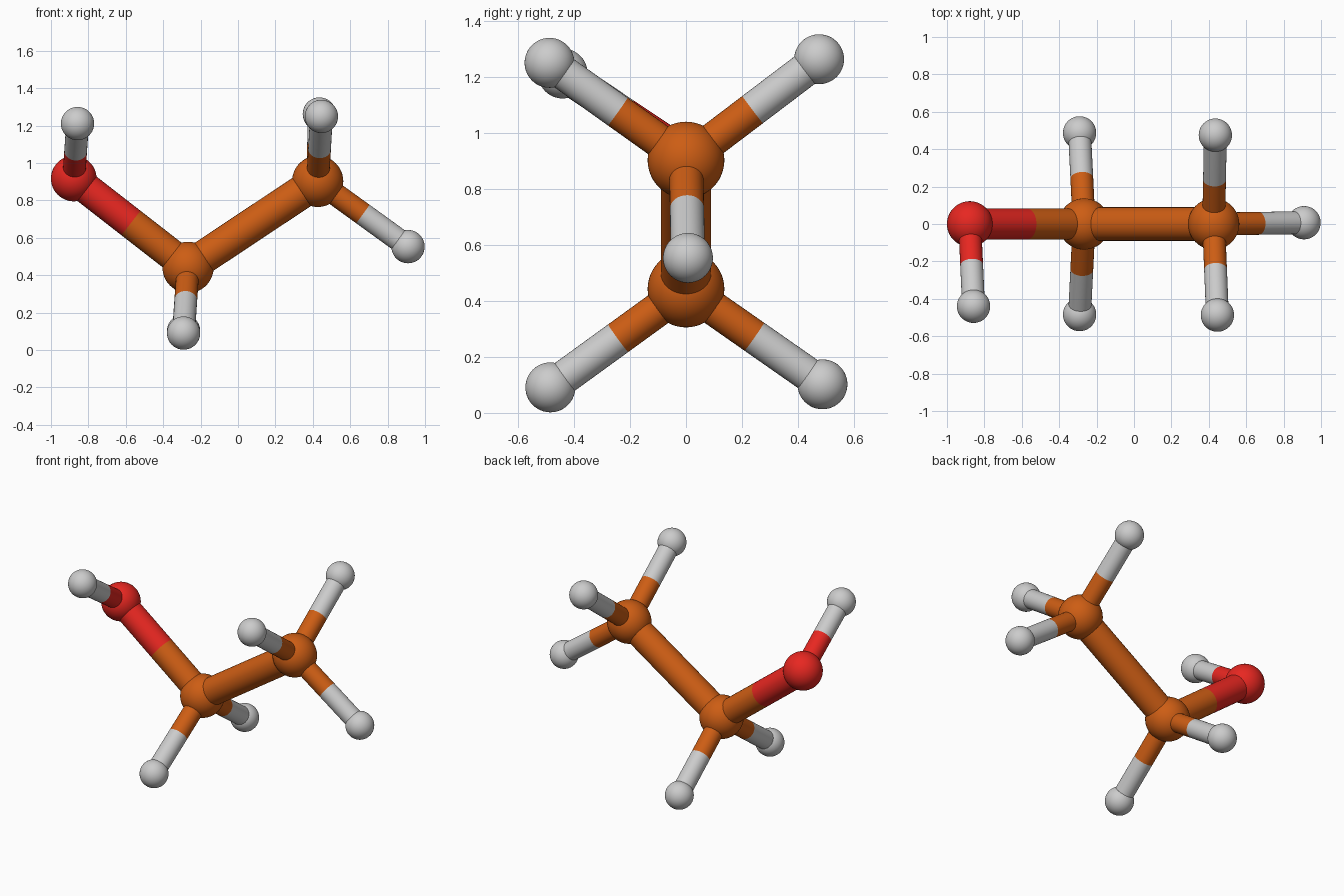
import bpy
from mathutils import Vector

if "Cube" in bpy.data.objects:
    bpy.data.objects.remove(bpy.data.objects["Cube"])


def make_mat(name, rgb):
    m = bpy.data.materials.new(name)
    m.diffuse_color = (*rgb, 1)
    m.use_nodes = True
    m.node_tree.nodes["Principled BSDF"].inputs["Base Color"].default_value = m.diffuse_color
    return m


# element: (ball radius, material); hydrogen stays plain grey
ELEMENTS = {
    "carbon": (0.137, make_mat("carbon_brown", (0.61, 0.11, 0.007))),
    "oxygen": (0.122, make_mat("oxygen_red", (0.80, 0.02, 0.015))),
    "hydrogen": (0.089, None),
}

# atom: (element, centre)
ATOMS = {
    "oxygen": ("oxygen", (-0.878, 0.0, 0.917)),
    "middle_carbon": ("carbon", (-0.267, 0.0, 0.442)),
    "end_carbon": ("carbon", (0.426, 0.0, 0.902)),
    "oxygen_hydrogen": ("hydrogen", (-0.858, -0.44, 1.211)),
    "middle_hydrogen_front": ("hydrogen", (-0.291, -0.484, 0.091)),
    "middle_hydrogen_back": ("hydrogen", (-0.291, 0.487, 0.102)),
    "end_hydrogen_front": ("hydrogen", (0.446, -0.487, 1.249)),
    "end_hydrogen_back": ("hydrogen", (0.435, 0.475, 1.262)),
    "end_hydrogen_right": ("hydrogen", (0.909, 0.007, 0.553)),
}

# bond: (first atom, second atom, radius)
BONDS = [
    ("middle_carbon", "end_carbon", 0.09),
    ("middle_carbon", "oxygen", 0.083),
    ("oxygen", "oxygen_hydrogen", 0.061),
    ("middle_carbon", "middle_hydrogen_front", 0.061),
    ("middle_carbon", "middle_hydrogen_back", 0.061),
    ("end_carbon", "end_hydrogen_front", 0.061),
    ("end_carbon", "end_hydrogen_back", 0.061),
    ("end_carbon", "end_hydrogen_right", 0.061),
]


def finish(name, mat):
    ob = bpy.context.object
    ob.name = name
    if mat:
        ob.data.materials.append(mat)
    bpy.ops.object.shade_smooth()


def rod(name, a, b, radius, mat):
    d = b - a
    bpy.ops.mesh.primitive_cylinder_add(
        vertices=32, radius=radius, depth=d.length, end_fill_type='NOTHING',
        location=(a + b) / 2, rotation=d.to_track_quat('Z', 'Y').to_euler())
    finish(name, mat)


# atom balls
for name, (element, centre) in ATOMS.items():
    radius, mat = ELEMENTS[element]
    bpy.ops.mesh.primitive_uv_sphere_add(
        segments=48, ring_count=24, radius=radius, location=centre)
    finish(name + "_ball", mat)

# bonds: each half takes the colour of its own atom
for first, second, radius in BONDS:
    a, b = (Vector(ATOMS[n][1]) for n in (first, second))
    mid = (a + b) / 2
    for atom, start, other in ((first, a, second), (second, b, first)):
        mat = ELEMENTS[ATOMS[atom][0]][1]
        rod(f"bond_{atom}_to_{other}", start, mid, radius, mat)
